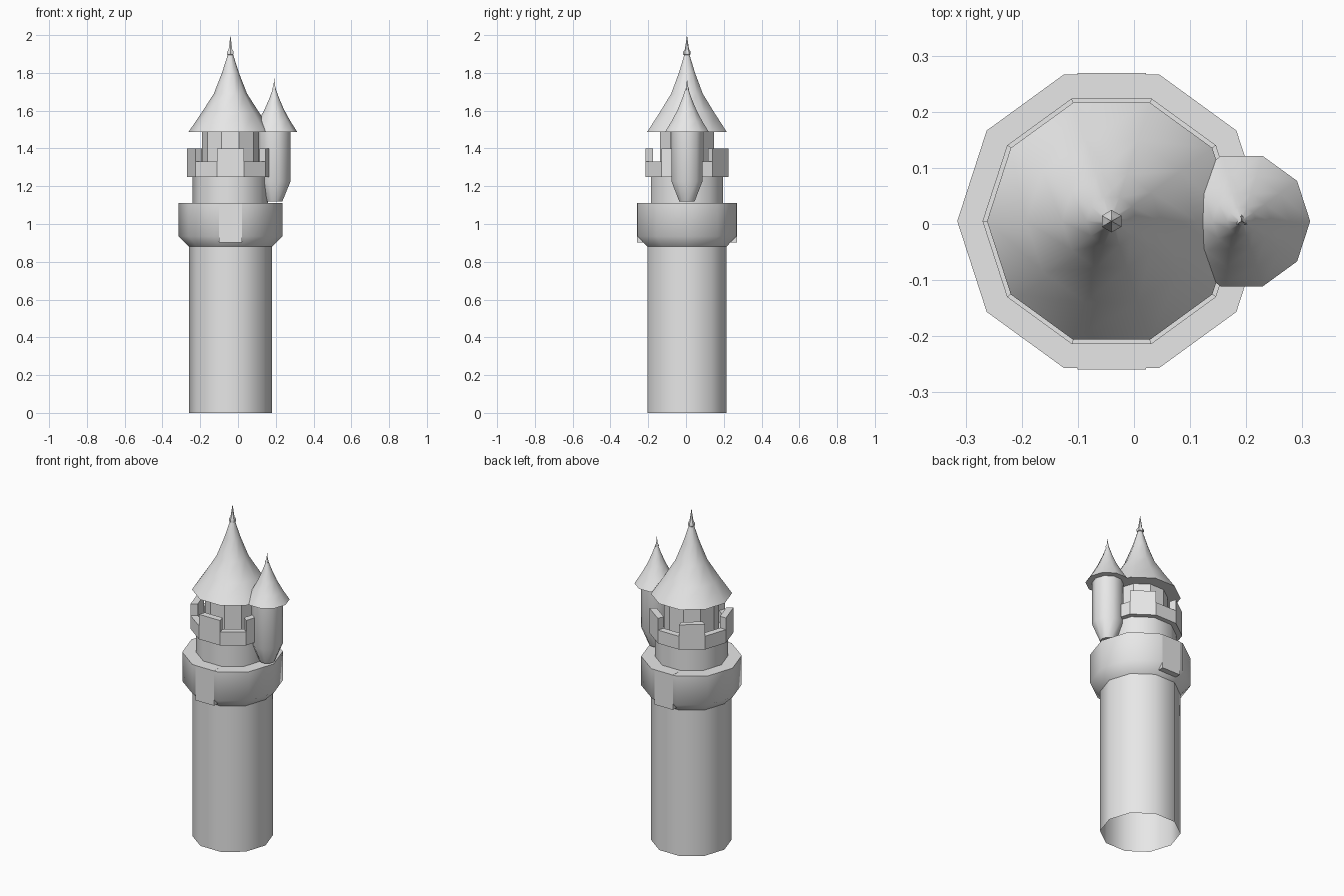
import bpy, bmesh, math
from mathutils import Matrix

if "Cube" in bpy.data.objects:
    bpy.data.objects.remove(bpy.data.objects["Cube"], do_unlink=True)

stone = bpy.data.materials.new("light_grey_stone")
stone.use_nodes = True
GREY = (0.8, 0.8, 0.8, 1)
stone.diffuse_color = GREY
stone.node_tree.nodes["Principled BSDF"].inputs["Base Color"].default_value = GREY

SIDES = 10
MAIN = (-0.04, 0.005)
TURRET = (0.192, 0.005)


def finish(name, bm, centre, smooth=0):
    mesh = bpy.data.meshes.new(name)
    bmesh.ops.recalc_face_normals(bm, faces=bm.faces)
    bm.to_mesh(mesh)
    bm.free()
    mesh.materials.append(stone)
    obj = bpy.data.objects.new(name, mesh)
    obj.location = (*centre, 0)
    bpy.context.collection.objects.link(obj)
    if smooth:
        bpy.ops.object.select_all(action='DESELECT')
        obj.select_set(True)
        bpy.context.view_layer.objects.active = obj
        bpy.ops.object.shade_smooth_by_angle(angle=math.radians(smooth))
    return obj


def turned(name, profile, centre, smooth=0, sides=SIDES, turn=0):
    """Revolve (radius, height) points into a faceted shell; radius 0 closes it."""
    bm = bmesh.new()
    rings = []
    for r, z in profile:
        if r == 0:
            rings.append([bm.verts.new((0, 0, z))] * sides)
        else:
            angles = [turn + math.tau * i / sides for i in range(sides)]
            rings.append([bm.verts.new((r * math.cos(a), r * math.sin(a), z)) for a in angles])
    for low, high in zip(rings, rings[1:]):
        for i in range(sides):
            j = (i + 1) % sides
            corners = dict.fromkeys([low[i], low[j], high[j], high[i]])
            bm.faces.new(list(corners))
    return finish(name, bm, centre, smooth)


# Main shaft, open underneath
turned("tower_shaft", [(0.22, 0), (0.22, 0.89)], MAIN, 40)

# Wide collar with a tapered underside and a flat walkway
turned("collar", [(0.22, 0.88), (0.275, 0.935), (0.275, 1.11), (0.2, 1.11)], MAIN, 60)

# Upper neck and the deck closing it
turned("neck", [(0.2, 1.11), (0.2, 1.25), (0.23, 1.25)], MAIN, 40)
turned("deck", [(0.2, 1.26), (0, 1.26)], MAIN)

# Parapet ring, with a taller merlon on every other side
OUTER, INNER = 0.23, 0.19
turned("parapet", [(OUTER, 1.25), (OUTER, 1.33), (INNER, 1.33), (INNER, 1.25)], MAIN)
bm = bmesh.new()
step = math.tau / SIDES
for k in range(1, SIDES, 2):
    rows = []
    for z in (1.33, 1.40):
        rows.append([bm.verts.new((r * math.cos(a), r * math.sin(a), z))
                     for r, a in ((OUTER, k * step), (OUTER, (k + 1) * step),
                                  (INNER, (k + 1) * step), (INNER, k * step))])
    low, high = rows
    bm.faces.new(high)
    for i in range(4):
        j = (i + 1) % 4
        bm.faces.new((low[i], low[j], high[j], high[i]))
finish("merlons", bm, MAIN)

# Lookout drum and the main roof
turned("lookout_drum", [(0.15, 1.25), (0.15, 1.49)], MAIN)
turned("main_roof", [(0.14, 1.487), (0.222, 1.487), (0.152, 1.59), (0.088, 1.69),
                     (0.045, 1.80), (0.01, 1.91)], MAIN, 50)
turned("main_finial", [(0, 1.885), (0.02, 1.898), (0.02, 1.912), (0.011, 1.925), (0, 2.0)],
       MAIN, 50, 6, math.pi / 6)

# Corbelled side turret
turned("turret_body", [(0, 1.12), (0.043, 1.12), (0.086, 1.225), (0.086, 1.49)], TURRET, 50)
turned("turret_roof", [(0.08, 1.487), (0.122, 1.487), (0.085, 1.545), (0.052, 1.605),
                       (0.026, 1.665), (0.006, 1.72)], TURRET, 50)
turned("turret_finial", [(0, 1.703), (0.012, 1.711), (0.012, 1.719), (0.006, 1.727), (0, 1.77)],
       TURRET, 0, 3, math.pi / 2)

# Flat blocks on the front and back of the collar
for name, side in (("front_block", -1), ("back_block", 1)):
    bm = bmesh.new()
    bmesh.ops.create_cube(bm, size=1, matrix=Matrix.Translation((0, side * 0.237, 1.006))
                          @ Matrix.Diagonal((0.122, 0.054, 0.21, 1)))
    finish(name, bm, MAIN)
